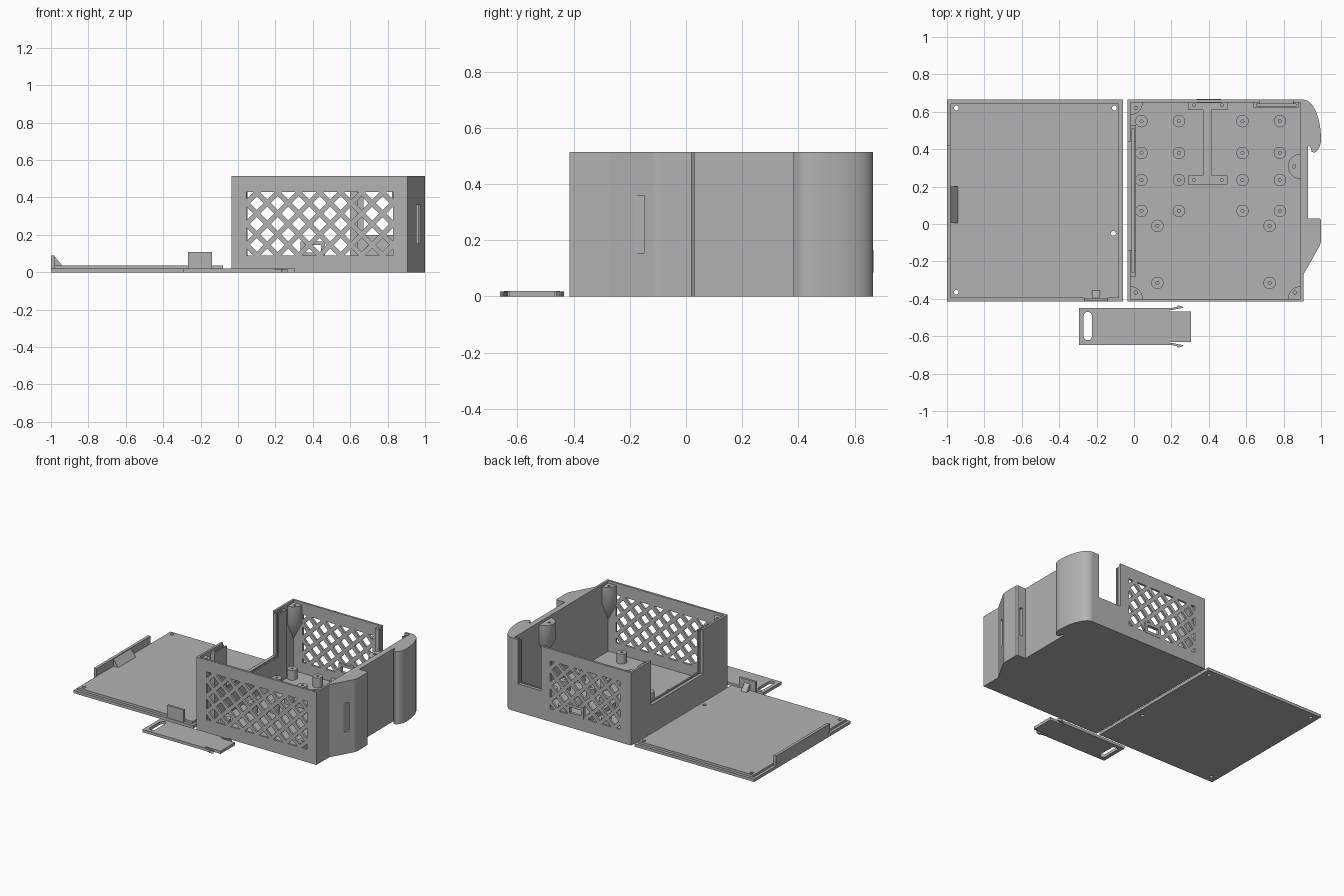
import bpy, bmesh, math
from mathutils import Vector

if "Cube" in bpy.data.objects:
    bpy.data.objects.remove(bpy.data.objects["Cube"])

mat = bpy.data.materials.new("matte grey")
mat.diffuse_color = (0.45, 0.45, 0.45, 1)
mat.use_nodes = True
mat.node_tree.nodes["Principled BSDF"].inputs["Base Color"].default_value = mat.diffuse_color


def finish(bm, name):
    bmesh.ops.recalc_face_normals(bm, faces=bm.faces)
    me = bpy.data.meshes.new(name)
    bm.to_mesh(me)
    bm.free()
    ob = bpy.data.objects.new(name, me)
    bpy.context.collection.objects.link(ob)
    me.materials.append(mat)
    return ob


def box(name, x0, x1, y0, y1, z0, z1):
    return prism(name, [(x0, y0), (x1, y0), (x1, y1), (x0, y1)], z0, z1)


def prism(name, pts, z0, z1):
    bm = bmesh.new()
    f = bm.faces.new([bm.verts.new((x, y, z0)) for x, y in pts])
    r = bmesh.ops.extrude_face_region(bm, geom=[f])
    bmesh.ops.translate(bm, verts=[v for v in r["geom"] if isinstance(v, bmesh.types.BMVert)],
                        vec=(0, 0, z1 - z0))
    return finish(bm, name)


def circle(x, y, r, n=24):
    return [(x + r * math.cos(2 * math.pi * i / n), y + r * math.sin(2 * math.pi * i / n)) for i in range(n)]


def cut(ob, cutter):
    m = ob.modifiers.new("cut", "BOOLEAN")
    m.operation, m.solver, m.object = "DIFFERENCE", "EXACT", cutter
    bpy.context.view_layer.objects.active = ob
    bpy.ops.object.modifier_apply(modifier="cut")
    bpy.data.objects.remove(cutter)


def smooth(ob, angle=35):
    bpy.ops.object.select_all(action="DESELECT")
    ob.select_set(True)
    bpy.context.view_layer.objects.active = ob
    bpy.ops.object.shade_smooth_by_angle(angle=math.radians(angle))


def lattice_cutter(x0, x1, z0, z1, y0, y1, pitch=0.112, half=0.037):
    """Diamond prisms trimmed to a rectangle in the xz plane."""
    bm = bmesh.new()
    for i in range(-1, 20):
        for j in range(-1, 10):
            if (i + j) % 2:
                continue
            cx, cz = 0.045 + i * pitch / 2, 0.09 + j * pitch / 2
            bm.faces.new([bm.verts.new((cx + a * half, y0, cz + b * half))
                          for a, b in ((1, 0), (0, 1), (-1, 0), (0, -1))])
    for co, no in (((x0, 0, 0), (-1, 0, 0)), ((x1, 0, 0), (1, 0, 0)),
                   ((0, 0, z0), (0, 0, -1)), ((0, 0, z1), (0, 0, 1))):
        bmesh.ops.bisect_plane(bm, geom=bm.verts[:] + bm.edges[:] + bm.faces[:], plane_co=co,
                               plane_no=no, clear_outer=True, dist=1e-5)
    r = bmesh.ops.extrude_face_region(bm, geom=bm.faces[:])
    bmesh.ops.translate(bm, verts=[v for v in r["geom"] if isinstance(v, bmesh.types.BMVert)],
                        vec=(0, y1 - y0, 0))
    return finish(bm, "lattice_cutter")


# Open case: floor, four walls, lattice windows, cable openings
case = box("case_shell", -0.035, 0.905, -0.415, 0.665, 0, 0.515)
cut(case, box("c", -0.02, 0.89, -0.40, 0.65, 0.015, 0.6))
cut(case, lattice_cutter(0.045, 0.83, 0.09, 0.43, -0.45, -0.38))
cut(case, lattice_cutter(0.05, 0.60, 0.09, 0.43, 0.63, 0.69))
cut(case, box("c", -0.1, 0, -0.14, 0.44, 0.2, 0.6))
cut(case, box("c", 0.67, 0.85, 0.6, 0.7, 0.2, 0.6))

# Small port with solid surround in the back wall
port = box("port_surround", 0.335, 0.465, 0.646, 0.667, 0.085, 0.165)
cut(port, box("c", 0.355, 0.445, 0.6, 0.7, 0.105, 0.145))
cut(case, box("c", 0.35, 0.45, 0.6, 0.7, 0.10, 0.15))

# Slotted guide frames behind the two openings
side = box("side_guide_frame", -0.021, 0.01, -0.28, 0.53, 0.01, 0.5)
cut(side, box("c", -0.1, 0.1, -0.14, 0.44, 0.2, 0.6))
cut(side, box("c", -0.012, 0.0, -0.26, 0.51, 0.18, 0.6))
rear = box("rear_guide_frame", 0.64, 0.88, 0.622, 0.651, 0.01, 0.5)
cut(rear, box("c", 0.67, 0.85, 0.6, 0.7, 0.2, 0.6))
cut(rear, box("c", 0.655, 0.865, 0.632, 0.642, 0.18, 0.6))


def screw_post(name, cx, cy, r, a0, a1, hx, hy):
    """Sector post with a tapering underside and a screw hole."""
    n = 12
    bm = bmesh.new()
    tip, mid = bm.verts.new((cx, cy, 0.24)), bm.verts.new((cx, cy, 0.497))
    lo, hi = [], []
    for i in range(n + 1):
        a = math.radians(a0 + (a1 - a0) * i / n)
        x, y = cx + r * math.cos(a), cy + r * math.sin(a)
        lo.append(bm.verts.new((x, y, 0.37)))
        hi.append(bm.verts.new((x, y, 0.497)))
    for i in range(n):
        bm.faces.new((lo[i], lo[i + 1], hi[i + 1], hi[i]))
        bm.faces.new((tip, lo[i + 1], lo[i]))
    bm.faces.new([mid] + hi)
    bm.faces.new((tip, lo[0], hi[0], mid))
    bm.faces.new((tip, mid, hi[-1], lo[-1]))
    ob = finish(bm, name)
    cut(ob, prism("c", circle(hx, hy, 0.009, 12), 0.42, 0.6))
    smooth(ob)


screw_post("screw_post_back_left", -0.021, 0.651, 0.068, 270, 360, 0.01, 0.62)
screw_post("screw_post_front_left", -0.021, -0.401, 0.068, 0, 90, 0.01, -0.367)
screw_post("screw_post_front_right", 0.891, -0.401, 0.068, 90, 180, 0.86, -0.367)
screw_post("screw_post_right", 0.891, 0.308, 0.068, 90, 270, 0.856, 0.308)

# Board standoffs on the floor
spots = [(x, y) for x in (0.04, 0.24, 0.58, 0.78) for y in (0.07, 0.235, 0.38, 0.55)]
spots += [(x, y) for x in (0.125, 0.725) for y in (-0.01, -0.315)]
for x, y in spots:
    s = prism("standoff", circle(x, y, 0.033), 0.01, 0.085)
    cut(s, prism("c", circle(x, y, 0.008, 12), 0.03, 0.2))
    smooth(s)

# I-shaped board mount
mount = prism("board_mount", [(0.29, 0.21), (0.5, 0.21), (0.5, 0.26), (0.415, 0.26), (0.415, 0.61), (0.5, 0.61),
                              (0.5, 0.651), (0.29, 0.651), (0.29, 0.61), (0.37, 0.61), (0.37, 0.26),
                              (0.29, 0.26)], 0.01, 0.045)
for x in (0.32, 0.47):
    for y in (0.235, 0.635):
        cut(mount, prism("c", circle(x, y, 0.008, 12), 0.02, 0.2))

# Right side: thick panel, angled front wing with a slot, curved rear hook
box("right_panel", 0.9, 0.93, -0.1, 0.43, 0, 0.515)
wing = prism("front_wing", [(0.9, -0.27), (0.906, -0.27), (0.994, -0.115), (1.0, -0.09), (1.0, 0.02),
                            (0.993, 0.03), (0.9, 0.03)], 0, 0.515)
cut(wing, box("c", 0.955, 0.975, -0.3, 0.1, 0.155, 0.36))
arc = [(0.905 + 0.095 * math.sin(t), 0.45 + 0.215 * math.cos(t))
       for t in [math.radians(12 + 78 * i / 12) for i in range(13)]]
hook = prism("rear_hook", [(0.9, 0.665), (0.908, 0.665)] + arc +
             [(0.998, 0.43), (0.99, 0.408), (0.976, 0.388), (0.965, 0.382), (0.95, 0.385),
              (0.943, 0.415), (0.9, 0.42)], 0, 0.515)
smooth(hook)

# Lid lying beside the case
lid = box("lid_plate", -1.0, -0.06, -0.415, 0.665, 0, 0.02)
step = box("lid_step", -0.98, -0.08, -0.395, 0.645, 0.015, 0.036)
for x, y in ((-0.95, 0.62), (-0.105, 0.62), (-0.11, -0.05), (-0.95, -0.365)):
    for ob in (lid, step):
        cut(ob, prism("c", circle(x, y, 0.013, 16), -0.1, 0.1))
box("lid_side_flap", -1.0, -0.98, -0.185, 0.42, 0.01, 0.09)
box("lid_front_tab", -0.268, -0.14, -0.411, -0.395, 0.01, 0.108)


def wedge(name, tri):
    bm = bmesh.new()
    rings = [[bm.verts.new(p) for p in t] for t in tri]
    bm.faces.new(rings[0])
    bm.faces.new(rings[1])
    for i in range(3):
        j = (i + 1) % 3
        bm.faces.new((rings[0][i], rings[0][j], rings[1][j], rings[1][i]))
    finish(bm, name)


wedge("flap_brace", [[(-0.982, y, 0.03), (-0.94, y, 0.036), (-0.982, y, 0.088)] for y in (0.005, 0.2)])
wedge("tab_brace", [[(x, -0.397, 0.03), (x, -0.355, 0.036), (x, -0.397, 0.085)] for x in (-0.225, -0.182)])

# Loose sliding panel with finger slot and two barbed clips
panel = prism("sliding_panel", [(-0.295, -0.648), (0.19, -0.648), (0.19, -0.63), (0.305, -0.63), (0.305, -0.468),
                                (0.19, -0.468), (0.19, -0.448), (-0.295, -0.448)], 0, 0.02)
slot = [(-0.247 + 0.022 * math.cos(a), (-0.492 if i < 9 else -0.6) + 0.022 * math.sin(a))
        for i in range(18) for a in [math.pi * (i if i < 9 else i - 1) / 8]]
cut(panel, prism("c", slot, -0.1, 0.1))
for s in (1, -1):
    prism("panel_clip", [(x, -0.548 + s * d) for x, d in
                         ((0.185, 0.087), (0.215, 0.09), (0.262, 0.1), (0.265, 0.104), (0.235, 0.114),
                          (0.232, 0.106), (0.205, 0.1), (0.185, 0.1))], 0, 0.018)
